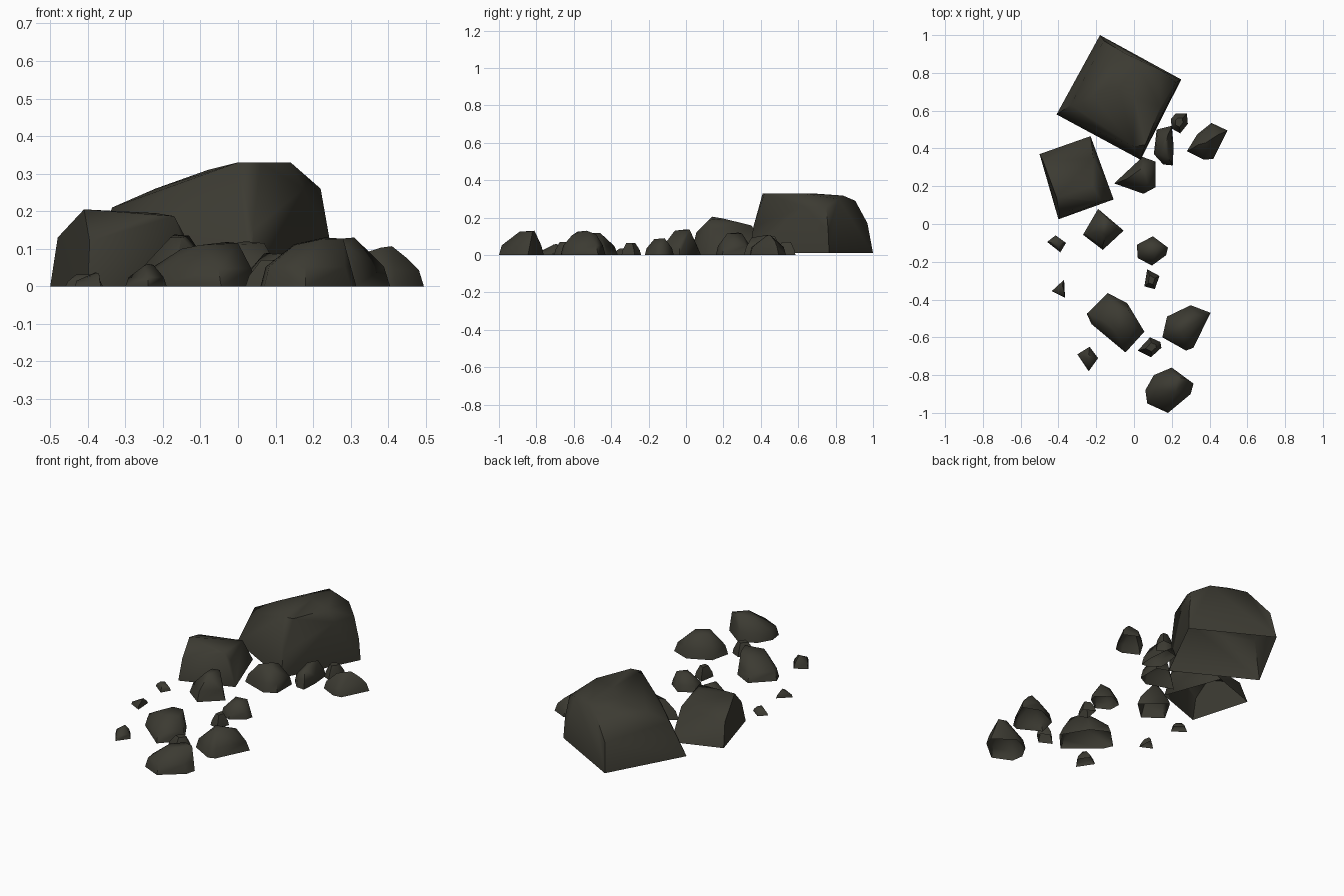
import bpy, bmesh, math

stone = bpy.data.materials.new("dark olive stone")
stone.diffuse_color = (0.045, 0.043, 0.032, 1)


def hull(name, points):
    """Faceted stone shell, open underneath, from the hull of a few corner points."""
    bm = bmesh.new()
    for p in points:
        bm.verts.new(p)
    res = bmesh.ops.convex_hull(bm, input=bm.verts[:])
    loose = {e for e in res["geom_interior"] + res["geom_unused"]
             if isinstance(e, bmesh.types.BMVert) and e.is_valid and not e.link_faces}
    bmesh.ops.delete(bm, geom=list(loose), context='VERTS')
    bmesh.ops.recalc_face_normals(bm, faces=bm.faces[:])
    # The undersides are open
    base = [f for f in bm.faces if all(v.co.z < 0.012 for v in f.verts)]
    bmesh.ops.delete(bm, geom=base, context='FACES')
    me = bpy.data.meshes.new(name)
    bm.to_mesh(me)
    bm.free()
    me.materials.append(stone)
    ob = bpy.data.objects.new(name, me)
    bpy.context.collection.objects.link(ob)
    bpy.ops.object.select_all(action='DESELECT')
    ob.select_set(True)
    bpy.context.view_layer.objects.active = ob
    bpy.ops.object.shade_smooth_by_angle(angle=math.radians(60))
    return ob


def rock(name, outline, crown, shoulder=0.88):
    """Small stone: ground outline, slightly narrower shoulder, and crown points
    (or a plain height, which gives a half-size crown)."""
    n = len(outline)
    cx = sum(p[0] for p in outline) / n
    cy = sum(p[1] for p in outline) / n

    def ring(s, z):
        return [(cx + (x - cx) * s, cy + (y - cy) * s, z) for x, y in outline]

    if not isinstance(crown, list):
        crown = ring(0.45, crown)
    h = max(p[2] for p in crown)
    hull(name, ring(1, 0) + ring(shoulder, h * 0.4) + crown)


# Largest boulder: square base, crown high at the front right
hull("large_boulder", [
    (-.18, 1, .01), (.25, .765, .01), (.035, .34, .01), (-.41, .58, .01),
    (.243, .76, .13), (.22, .75, .26), (.14, .815, .30), (.14, .62, .33),
    (0, .41, .33), (.06, .42, .33), (0, .67, .33), (.02, .84, .318),
    (-.08, .72, .31), (-.14, .72, .288), (-.22, .68, .26), (-.2, .515, .24),
    (-.335, .63, .21), (-.16, .97, .17), (-.05, .905, .29), (.04, .36, .15),
    (.175, .63, .26)])

# Second boulder: chamfered front, sloping back
hull("medium_boulder", [
    (-.50, .37, 0), (-.23, .465, 0), (-.108, .13, 0), (-.40, .025, 0),
    (-.48, .33, .13), (-.41, .14, .205), (-.22, .20, .195), (-.215, .35, .158),
    (-.17, .12, .187), (-.23, .12, .187), (-.145, .14, .14), (-.395, .055, .12)])

# Stones around the boulders
rock("stone_middle", [(-.19, .08), (-.055, -.035), (-.165, -.137), (-.27, -.057)],
     [(-.17, .005, .138), (-.13, .02, .135), (-.15, -.06, .13), (-.18, -.04, .13)], .8)
rock("stone_by_boulder", [(-.105, .215), (.045, .355), (.115, .33), (.115, .195), (.05, .16)],
     [(-.035, .24, .11), (.05, .3, .115), (.07, .22, .115), (.02, .28, .12)])
rock("stone_upright", [(.105, .37), (.12, .5), (.2, .52), (.21, .41), (.205, .31), (.155, .315)],
     [(.17, .43, .107), (.18, .35, .093), (.18, .475, .1), (.15, .42, .1)])
rock("stone_back", [(.195, .555), (.22, .585), (.28, .585), (.285, .53), (.245, .48), (.2, .505)],
     .07)
rock("stone_right", [(.28, .385), (.335, .475), (.41, .535), (.495, .495), (.42, .345), (.37, .34)],
     [(.38, .43, .103), (.41, .45, .107), (.45, .475, .075), (.34, .42, .09)])

# Scattered stones in front
rock("stone_centre", [(.1, -.065), (.18, -.125), (.17, -.165), (.095, -.22), (.02, -.18), (.015, -.11)],
     [(.14, -.115, .09), (.11, -.17, .085), (.07, -.12, .088)])
rock("stone_front_left", [(-.25, -.475), (-.14, -.365), (-.035, -.42), (.055, -.57),
                          (-.045, -.68), (-.225, -.53)],
     [(-.15, -.52, .1), (-.1, -.57, .11), (0, -.54, .115), (-.03, -.46, .118), (-.1, -.45, .11)])
rock("stone_front_right", [(.15, -.6), (.175, -.49), (.3, -.43), (.405, -.47), (.315, -.655), (.275, -.67)],
     [(.325, -.48, .11), (.23, -.53, .122), (.31, -.53, .13), (.25, -.58, .125), (.29, -.61, .105)])
rock("stone_front", [(.2, -.76), (.315, -.845), (.3, -.9), (.18, -1), (.07, -.95), (.06, -.88), (.105, -.8)],
     [(.28, -.82, .127), (.23, -.81, .13), (.15, -.84, .112), (.15, -.88, .11), (.22, -.89, .125)])

# Pebbles
rock("pebble_centre", [(.07, -.24), (.135, -.275), (.11, -.345), (.055, -.33)], .065)
rock("pebble_left", [(-.46, -.095), (-.415, -.06), (-.36, -.1), (-.39, -.15)], .032)
rock("pebble_far_left", [(-.435, -.355), (-.37, -.295), (-.365, -.39)],
     [(-.38, -.325, .037), (-.37, -.355, .034)])
rock("pebble_between", [(.02, -.67), (.085, -.6), (.14, -.625), (.145, -.655), (.09, -.705)], .07)
rock("pebble_front_left", [(-.3, -.69), (-.235, -.65), (-.19, -.71), (-.24, -.78)],
     [(-.24, -.69, .06), (-.225, -.705, .057), (-.25, -.71, .055)], .85)
